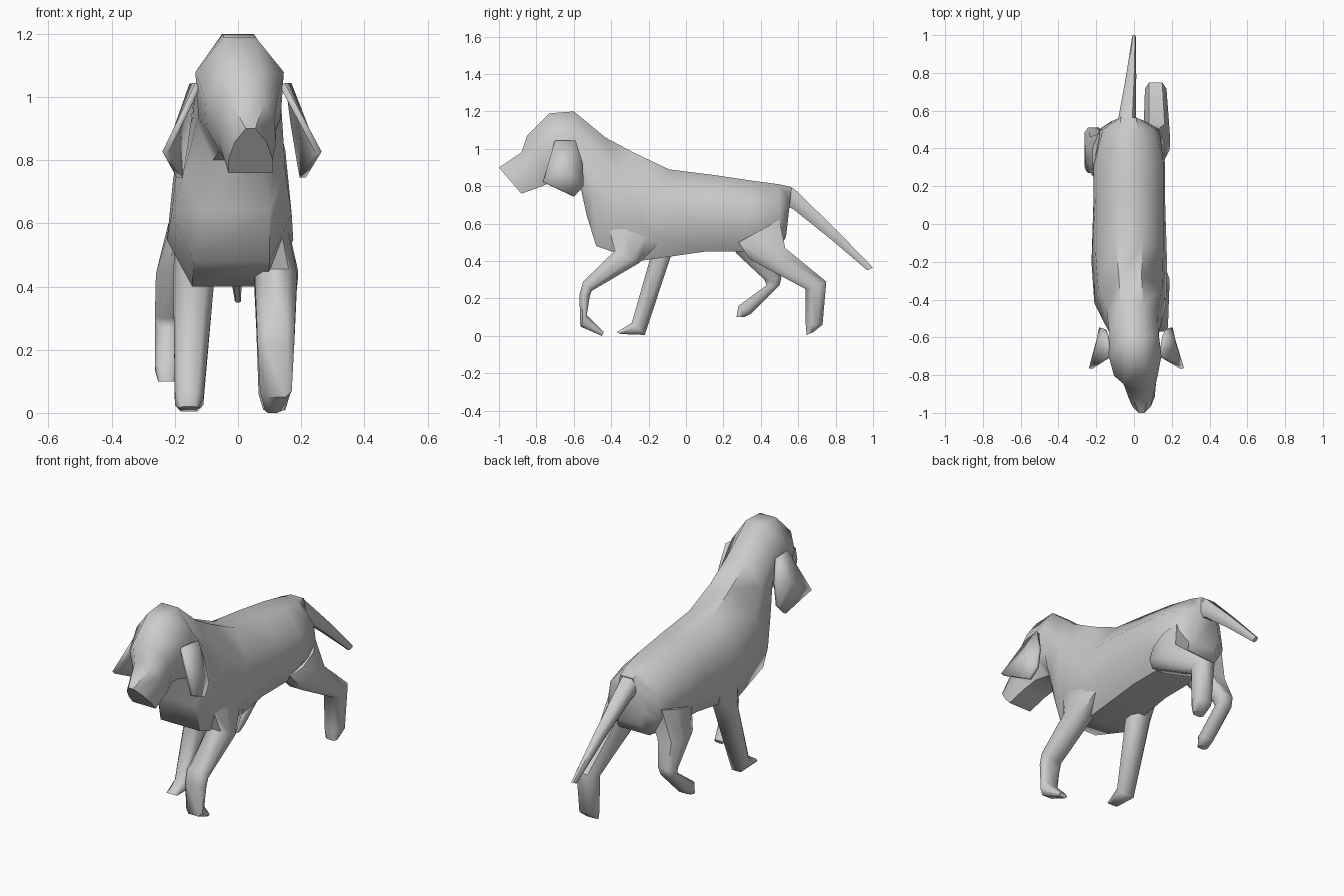
import bpy, bmesh, math


def finish(bm, name, angle=55):
    bmesh.ops.recalc_face_normals(bm, faces=bm.faces)
    mesh = bpy.data.meshes.new(name)
    bm.to_mesh(mesh)
    bm.free()
    ob = bpy.data.objects.new(name, mesh)
    bpy.context.collection.objects.link(ob)
    bpy.ops.object.select_all(action='DESELECT')
    ob.select_set(True)
    bpy.context.view_layer.objects.active = ob
    bpy.ops.object.shade_smooth_by_angle(angle=math.radians(angle))
    return ob


def loft(name, rings):
    """Each ring: (y, z) of one edge, (y, z) of the other edge, centre x, four half widths."""
    bm = bmesh.new()
    loops = []
    for (ya, za), (yb, zb), cx, widths in rings:
        if not isinstance(widths, tuple):
            widths = (widths * 0.6, widths, widths, widths * 0.6)
        side = [(w, ya + (yb - ya) * t, za + (zb - za) * t)
                for w, t in zip(widths, (0, 0.3, 0.7, 1))]
        pts = [(cx + w, y, z) for w, y, z in side]
        pts += [(cx - w, y, z) for w, y, z in reversed(side)]
        loops.append([bm.verts.new(p) for p in pts])
    for a, b in zip(loops, loops[1:]):
        for i in range(8):
            j = (i + 1) % 8
            bm.faces.new((a[i], a[j], b[j], b[i]))
    bm.faces.new(loops[0])
    bm.faces.new(loops[-1])
    return finish(bm, name)


# Head, neck and trunk in one skin
loft("body", [
    ((-1.00, 0.90), (-0.88, 0.76), 0.04, (0.015, 0.05, 0.07, 0.07)),
    ((-0.88, 0.98), (-0.77, 0.80), 0.03, (0.05, 0.085, 0.09, 0.07)),
    ((-0.85, 1.07), (-0.70, 0.83), 0.01, (0.06, 0.115, 0.11, 0.07)),
    ((-0.73, 1.19), (-0.62, 0.82), 0.005, (0.05, 0.14, 0.13, 0.07)),
    ((-0.60, 1.20), (-0.565, 0.80), 0.00, (0.05, 0.13, 0.13, 0.08)),
    ((-0.43, 1.06), (-0.53, 0.64), -0.01, (0.06, 0.135, 0.16, 0.11)),
    ((-0.28, 0.98), (-0.48, 0.48), -0.02, (0.06, 0.17, 0.19, 0.12)),
    ((-0.09, 0.89), (-0.25, 0.40), -0.025, (0.07, 0.18, 0.20, 0.12)),
    ((0.15, 0.86), (0.10, 0.45), -0.025, (0.07, 0.18, 0.19, 0.11)),
    ((0.35, 0.83), (0.30, 0.45), -0.025, (0.07, 0.18, 0.19, 0.11)),
    ((0.50, 0.81), (0.50, 0.47), -0.025, (0.05, 0.14, 0.16, 0.10)),
    ((0.565, 0.795), (0.535, 0.53), -0.03, (0.04, 0.06, 0.09, 0.06)),
])

# Tail
loft("tail", [
    ((0.54, 0.80), (0.54, 0.69), -0.035, 0.05),
    ((0.58, 0.785), (0.57, 0.68), -0.035, 0.045),
    ((0.79, 0.58), (0.77, 0.52), -0.015, 0.027),
    ((1.00, 0.365), (0.97, 0.35), 0.00, 0.01),
])

# Legs in mid stride
loft("front_leg_right", [
    ((-0.42, 0.60), (-0.12, 0.52), 0.09, 0.07),
    ((-0.38, 0.455), (-0.25, 0.39), 0.12, 0.067),
    ((-0.55, 0.29), (-0.505, 0.24), 0.12, 0.06),
    ((-0.57, 0.22), (-0.515, 0.21), 0.12, 0.058),
    ((-0.565, 0.05), (-0.53, 0.11), 0.12, 0.05),
    ((-0.45, 0.00), (-0.44, 0.02), 0.11, 0.025),
])
loft("front_leg_left", [
    ((-0.25, 0.60), (0.00, 0.55), -0.14, 0.06),
    ((-0.19, 0.42), (-0.08, 0.43), -0.14, 0.065),
    ((-0.29, 0.07), (-0.22, 0.005), -0.155, 0.045),
    ((-0.37, 0.02), (-0.35, 0.01), -0.155, 0.03),
])
loft("hind_leg_right", [
    ((0.28, 0.50), (0.50, 0.62), 0.08, 0.08),
    ((0.34, 0.41), (0.53, 0.47), 0.12, 0.07),
    ((0.64, 0.25), (0.75, 0.29), 0.115, 0.057),
    ((0.64, 0.06), (0.73, 0.06), 0.115, 0.05),
    ((0.645, 0.005), (0.68, 0.02), 0.115, 0.035),
])
loft("hind_leg_left", [
    ((0.22, 0.56), (0.48, 0.62), -0.14, 0.08),
    ((0.27, 0.44), (0.46, 0.44), -0.19, 0.07),
    ((0.42, 0.30), (0.51, 0.31), -0.215, 0.048),
    ((0.43, 0.27), (0.50, 0.27), -0.22, 0.042),
    ((0.28, 0.16), (0.35, 0.12), -0.225, 0.037),
    ((0.27, 0.10), (0.31, 0.10), -0.225, 0.028),
])

# Hanging ears: thin folded flaps
EAR = [(0.14, -0.70, 1.04), (0.16, -0.59, 1.04), (0.175, -0.555, 0.92),
       (0.195, -0.55, 0.80), (0.205, -0.60, 0.745), (0.255, -0.765, 0.825),
       (0.215, -0.64, 0.90)]
for name, sx in (("ear_right", 1.0), ("ear_left", -0.9)):
    bm = bmesh.new()
    v = [bm.verts.new((x * sx, y, z)) for x, y, z in EAR]
    for i in range(6):
        bm.faces.new((v[i], v[(i + 1) % 6], v[6]))
    ear = finish(bm, name, 40)
    mod = ear.modifiers.new("thickness", 'SOLIDIFY')
    mod.thickness = 0.02
    mod.offset = 0
